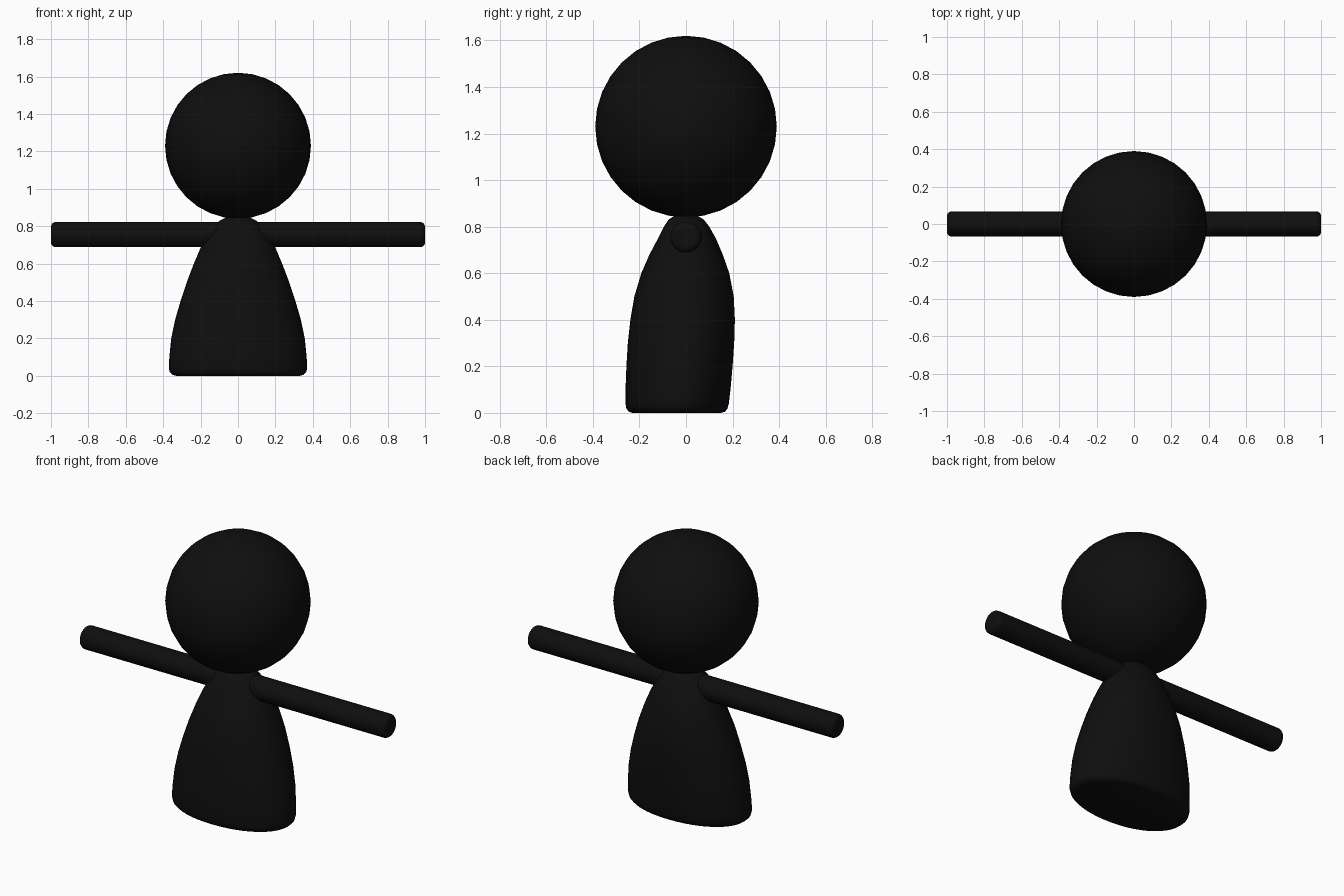
import bpy, bmesh
from math import sin, cos, pi, radians, copysign

cube = bpy.data.objects.get("Cube")
if cube:
    bpy.data.objects.remove(cube)

SIDES = 48

black = bpy.data.materials.new("soft_black")
black.use_nodes = True
colour = (0.0045, 0.0045, 0.0045, 1)
black.diffuse_color = colour
black.node_tree.nodes["Principled BSDF"].inputs["Base Color"].default_value = colour


def finish(obj, name, angle=50):
    obj.name = name
    obj.data.materials.clear()
    obj.data.materials.append(black)
    bpy.ops.object.select_all(action="DESELECT")
    obj.select_set(True)
    bpy.context.view_layer.objects.active = obj
    bpy.ops.object.shade_smooth_by_angle(angle=radians(angle))


def power(v, e=0.95):
    return copysign(abs(v) ** e, v)


def loft(name, sections):
    """Skin oval sections given as (height, half width, front y, back y)."""
    bm = bmesh.new()
    rings = []
    for z, w, front, back in sections:
        mid, depth = (front + back) / 2, (back - front) / 2
        angles = [2 * pi * i / SIDES for i in range(SIDES)]
        rings.append([bm.verts.new((w * power(cos(a)), mid + depth * power(sin(a)), z))
                      for a in angles])
    for low, high in zip(rings, rings[1:]):
        for i in range(SIDES):
            j = (i + 1) % SIDES
            bm.faces.new((low[i], low[j], high[j], high[i]))
    bm.faces.new(rings[0][::-1])
    bm.faces.new(rings[-1])
    mesh = bpy.data.meshes.new(name)
    bm.to_mesh(mesh)
    bm.free()
    obj = bpy.data.objects.new(name, mesh)
    bpy.context.collection.objects.link(obj)
    finish(obj, name)


# Head
bpy.ops.mesh.primitive_uv_sphere_add(segments=32, ring_count=16, radius=0.39,
                                     location=(0, 0, 1.23))
finish(bpy.context.object, "head")

# Body: tapered oval gown with a rounded hem
loft("body", [
    (0.0, 0.33, -0.23, 0.15),
    (0.005, 0.35, -0.245, 0.168),
    (0.018, 0.364, -0.256, 0.178),
    (0.04, 0.37, -0.26, 0.184),
    (0.1, 0.367, -0.26, 0.191),
    (0.2, 0.357, -0.256, 0.2),
    (0.3, 0.336, -0.25, 0.207),
    (0.4, 0.307, -0.239, 0.21),
    (0.5, 0.274, -0.222, 0.205),
    (0.6, 0.236, -0.192, 0.186),
    (0.68, 0.202, -0.157, 0.158),
    (0.75, 0.165, -0.12, 0.128),
    (0.8, 0.131, -0.095, 0.1),
    (0.83, 0.098, -0.075, 0.077),
    (0.85, 0.055, -0.045, 0.045),
])

# Arms: straight rod with rounded rims, reaching out to both sides
bpy.ops.mesh.primitive_cylinder_add(vertices=32, radius=0.067, depth=2,
                                    location=(0, 0, 0.755), rotation=(0, pi / 2, 0))
arms = bpy.context.object
bevel = arms.modifiers.new("rounded_ends", "BEVEL")
bevel.width = 0.025
bevel.segments = 4
bevel.limit_method = "ANGLE"
bevel.angle_limit = radians(60)
finish(arms, "arms")
